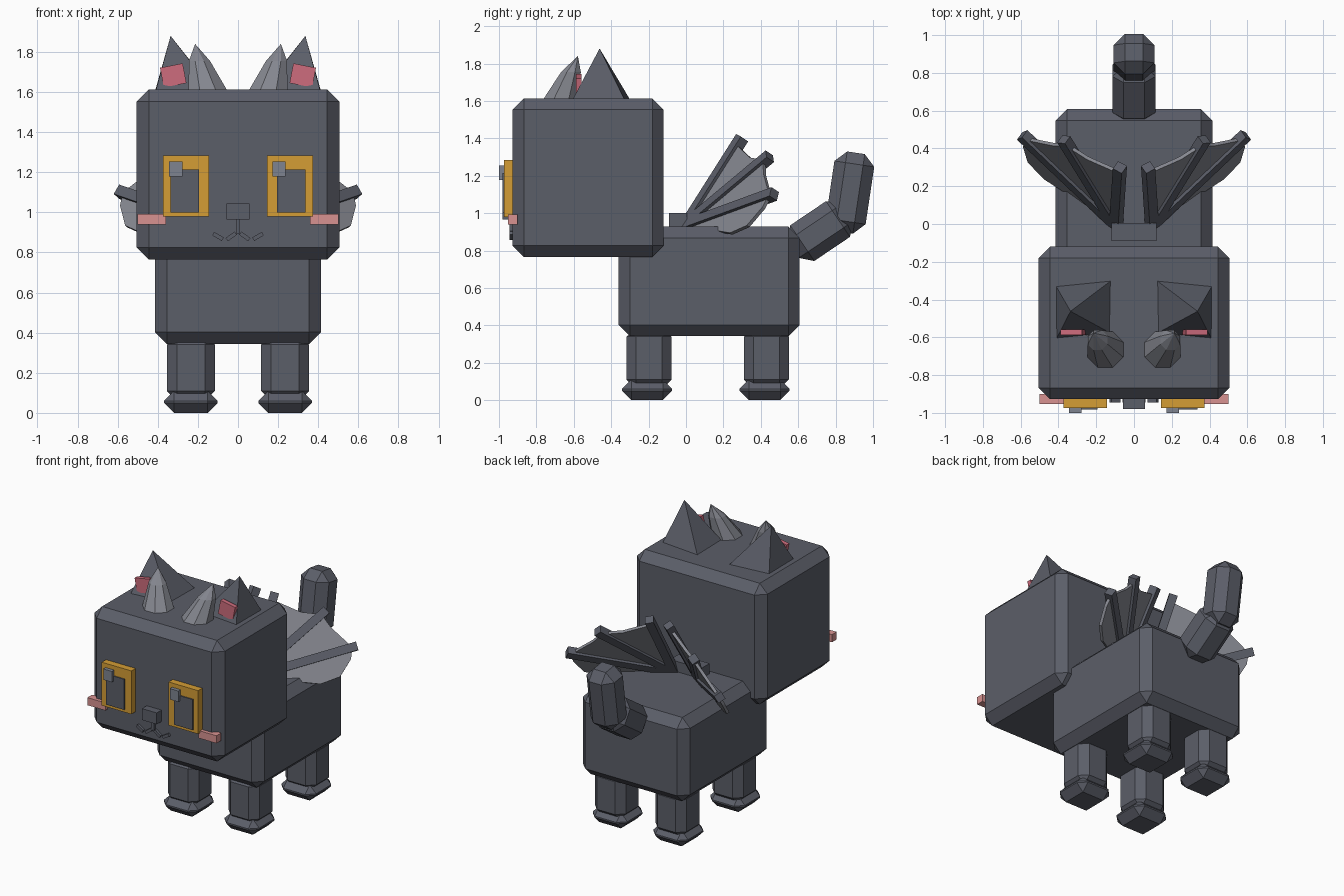
import bpy, bmesh, math
from mathutils import Vector, Matrix

if "Cube" in bpy.data.objects:
    bpy.data.objects.remove(bpy.data.objects["Cube"])


def material(name, rgb):
    m = bpy.data.materials.new(name)
    m.diffuse_color = (*rgb, 1)
    m.use_nodes = True
    m.node_tree.nodes["Principled BSDF"].inputs["Base Color"].default_value = m.diffuse_color
    return m


FUR = material("charcoal fur", (0.105, 0.112, 0.14))
GREY = material("light grey", (0.235, 0.243, 0.277))
AMBER = material("amber", (0.66, 0.34, 0.035))
PINK = material("ear pink", (0.61, 0.15, 0.205))
BLUSH = material("blush", (0.69, 0.29, 0.285))
GLINT = material("eye glint", (0.21, 0.23, 0.28))


def finish(name, bm, mat):
    bmesh.ops.recalc_face_normals(bm, faces=bm.faces)
    me = bpy.data.meshes.new(name)
    bm.to_mesh(me)
    bm.free()
    me.materials.append(mat)
    ob = bpy.data.objects.new(name, me)
    bpy.context.collection.objects.link(ob)
    return ob


def block(name, centre, size, mat, bevel=0, rot=None):
    """Box with optional chamfered edges, rotated by a 4x4 matrix."""
    bm = bmesh.new()
    bmesh.ops.create_cube(bm, size=1, matrix=Matrix.Diagonal((*size, 1)))
    if bevel:
        bmesh.ops.bevel(bm, geom=bm.edges[:], offset=bevel, segments=1, affect='EDGES')
    bm.transform(Matrix.Translation(centre) @ (rot or Matrix()))
    return finish(name, bm, mat)


def span(name, x, y, z, mat, bevel=0):
    """Box given by its ranges."""
    r = (x, y, z)
    return block(name, [(a + b) / 2 for a, b in r], [b - a for a, b in r], mat, bevel)


def loft(name, rings, apex, mat):
    """Skin through rings of points, closed by an apex."""
    bm = bmesh.new()
    vs = [[bm.verts.new(p) for p in ring] for ring in rings]
    tip = bm.verts.new(apex)
    n = len(rings[0])
    bm.faces.new(vs[0])
    for i in range(n):
        j = (i + 1) % n
        for a, b in zip(vs, vs[1:]):
            bm.faces.new((a[i], a[j], b[j], b[i]))
        bm.faces.new((vs[-1][i], vs[-1][j], tip))
    return finish(name, bm, mat)


def circle(c, r, n=8):
    return [(c[0] + r * math.cos(math.tau * (i + 0.5) / n),
             c[1] + r * math.sin(math.tau * (i + 0.5) / n), c[2]) for i in range(n)]


# Head and body
span("head", (-0.505, 0.505), (-0.927, -0.12), (0.766, 1.613), FUR, 0.06)
span("body", (-0.415, 0.415), (-0.36, 0.608), (0.343, 0.928), FUR, 0.06)

# Tail: two tilted segments
block("tail_base", (0, 0.717, 0.904), (0.23, 0.35, 0.23), FUR, 0.06,
      Matrix.Rotation(math.radians(34), 4, 'X'))
block("tail_tip", (0, 0.877, 1.11), (0.215, 0.215, 0.43), FUR, 0.06,
      Matrix.Rotation(math.radians(-8.5), 4, 'X'))

# Nose and mouth stem
span("nose", (-0.057, 0.057), (-0.98, -0.91), (0.965, 1.045), FUR)
span("mouth_stem", (-0.01, 0.01), (-0.945, -0.91), (0.895, 0.97), FUR)

# Block between the wings
span("wing_mount", (-0.12, 0.12), (-0.09, 0.005), (0.91, 1.0), FUR)

for s, side in ((-1, "left"), (1, "right")):
    def mx(a, b):
        return tuple(sorted((s * a, s * b)))

    # Legs and paws
    for y, end in ((-0.198, "front"), (0.43, "back")):
        block(f"{end}_{side}_leg", (s * 0.235, y, 0.225), (0.24, 0.24, 0.33), FUR, 0.05)
        block(f"{end}_{side}_paw", (s * 0.235, y - 0.01, 0.055), (0.268, 0.268, 0.11), FUR, 0.05)

    # Eyes: amber plate, pupil, glint (the glint sits left on both eyes)
    span(f"{side}_eye", mx(0.144, 0.373), (-0.974, -0.91), (0.98, 1.283), AMBER)
    span(f"{side}_pupil", mx(0.194, 0.336), (-0.982, -0.93), (1.0, 1.214), FUR)
    gx = -0.343 if s < 0 else 0.172
    span(f"{side}_glint", (gx, gx + 0.066), (-1.0, -0.94), (1.178, 1.254), GLINT)

    # Cheeks and mouth strokes
    span(f"{side}_cheek", mx(0.36, 0.5), (-0.952, -0.9), (0.94, 0.993), BLUSH)
    for i, (x, tilt) in enumerate(((0.034, 36), (0.1, -30))):
        block(f"{side}_mouth_{i}", (s * x, -0.93, 0.88), (0.055, 0.03, 0.02), FUR, 0,
              Matrix.Rotation(math.radians(s * tilt), 4, 'Y'))

    # Ears with pink inner patch
    base = [(s * x, y, 1.6) for x, y in
            ((0.415, -0.325), (0.115, -0.295), (0.12, -0.58), (0.412, -0.61))]
    loft(f"{side}_ear", [base], (s * 0.336, -0.462, 1.88), FUR)
    block(f"{side}_inner_ear", (s * 0.323, -0.573, 1.683), (0.115, 0.03, 0.1), PINK, 0,
          Matrix.Rotation(math.radians(s * 11), 4, 'Y'))

    # Bent horns
    loft(f"{side}_horn", [circle((s * 0.148, -0.67, 1.6), 0.107),
                          circle((s * 0.192, -0.615, 1.755), 0.057)],
         (s * 0.214, -0.578, 1.84), GREY)

    # Wings: three finger bones and a scalloped membrane in one plane
    root = Vector((s * 0.095, 0.0, 0.93))
    a = Vector((s * -0.02, 0.295, 0.465))
    b = Vector((s * 0.49, 0.465, 0.17))
    normal = a.cross(b).normalized()
    for i, d in enumerate((a, (a + b) * 0.58, b)):
        u = d.normalized()
        rot = Matrix((u, normal, u.cross(normal))).transposed().to_4x4()
        block(f"{side}_wing_bone_{i}", root + d / 2, (d.length + 0.02, 0.055, 0.055), FUR, 0, rot)
    bm = bmesh.new()
    hub = bm.verts.new(root)
    rim = [bm.verts.new(root + a * p + b * q) for p, q in
           ((0.93, 0), (0.66, 0.33), (0.55, 0.55), (0.34, 0.69), (0, 0.97),
            (-0.15, 0.99), (-0.34, 0.93), (-0.36, 0.75))]
    for p, q in zip(rim, rim[1:]):
        bm.faces.new((hub, p, q))
    web = finish(f"{side}_wing_membrane", bm, GREY)
    mod = web.modifiers.new("thickness", 'SOLIDIFY')
    mod.thickness = 0.02
    mod.offset = 0
